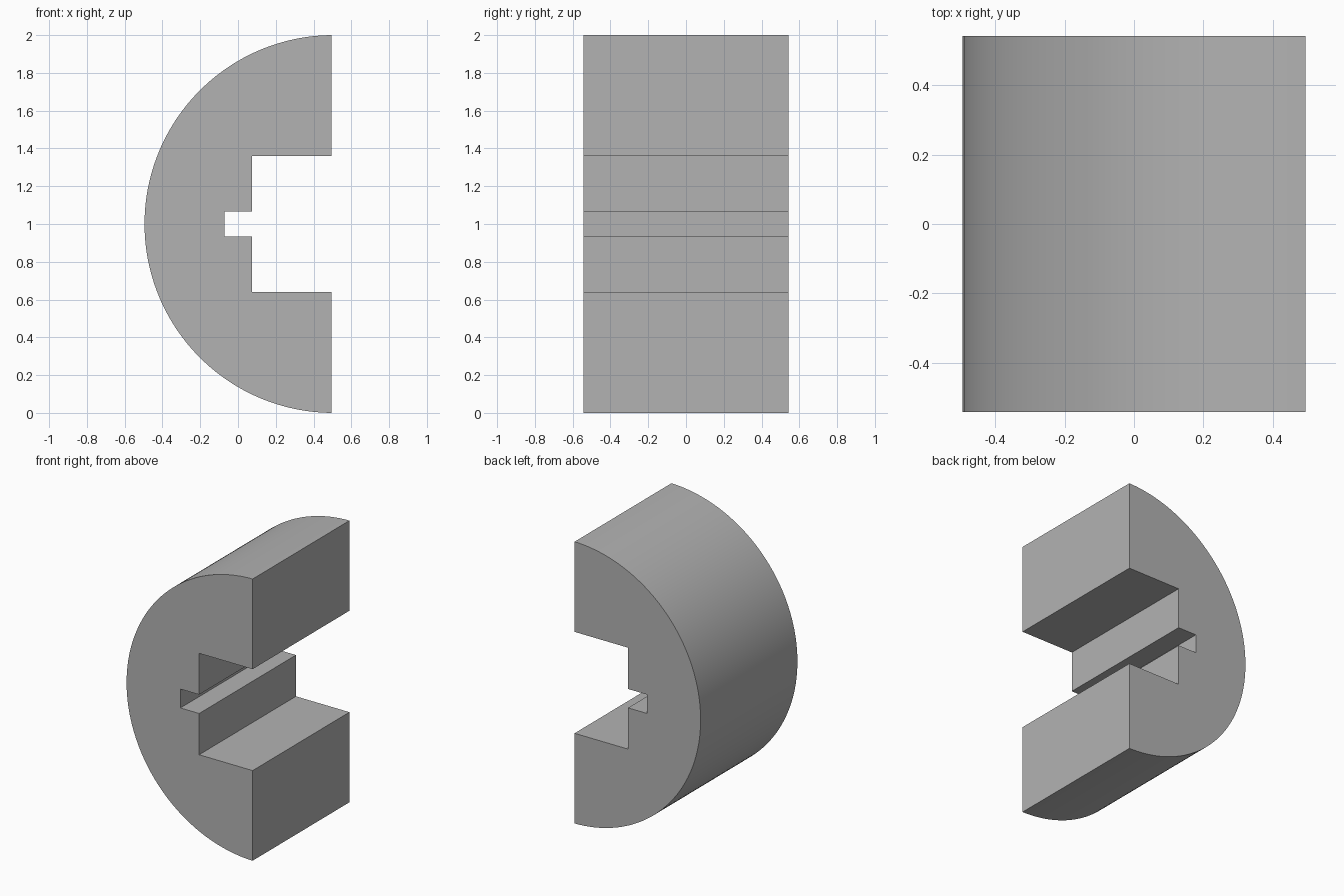
import bpy
import bmesh
import math

cube = bpy.data.objects.get("Cube")
if cube:
    bpy.data.objects.remove(cube, do_unlink=True)

HALF_WIDTH = 0.495     # x extent
HALF_DEPTH = 0.543     # y extent
CENTRE_X = 0.505       # arc centre, radius 1
SEGMENTS = 96

# Single grey material
grey = bpy.data.materials.new("plain grey")
grey.use_nodes = True
colour = (0.45, 0.45, 0.45, 1)
grey.diffuse_color = colour
grey.node_tree.nodes["Principled BSDF"].inputs["Base Color"].default_value = colour

# Round outer side, from the top edge to the bottom edge
start = math.acos(HALF_WIDTH - CENTRE_X)
sweep = 2 * (math.pi - start)
profile = []
for i in range(SEGMENTS + 1):
    a = start + sweep * i / SEGMENTS
    profile.append((CENTRE_X + math.cos(a), 1 + math.sin(a)))

# Stepped slot: wide opening, then a narrow groove, mirrored about z = 1
lower_slot = [(HALF_WIDTH, 0.36), (0.075, 0.36), (0.075, 0.067), (-0.072, 0.067)]
profile += [(x, 1 - h) for x, h in lower_slot]
profile += [(x, 1 + h) for x, h in reversed(lower_slot)]

# Extrude the profile along y
bm = bmesh.new()
face = bm.faces.new([bm.verts.new((x, -HALF_DEPTH, z)) for x, z in profile])
extruded = bmesh.ops.extrude_face_region(bm, geom=[face], use_keep_orig=True)
moved = [v for v in extruded["geom"] if isinstance(v, bmesh.types.BMVert)]
bmesh.ops.translate(bm, verts=moved, vec=(0, 2 * HALF_DEPTH, 0))
bmesh.ops.recalc_face_normals(bm, faces=bm.faces)

mesh = bpy.data.meshes.new("slotted_half_cylinder")
bm.to_mesh(mesh)
bm.free()
mesh.materials.append(grey)
body = bpy.data.objects.new("slotted_half_cylinder", mesh)
bpy.context.collection.objects.link(body)

# Smooth round side with sharp corners
bpy.context.view_layer.objects.active = body
body.select_set(True)
bpy.ops.object.shade_smooth_by_angle(angle=math.radians(30))
